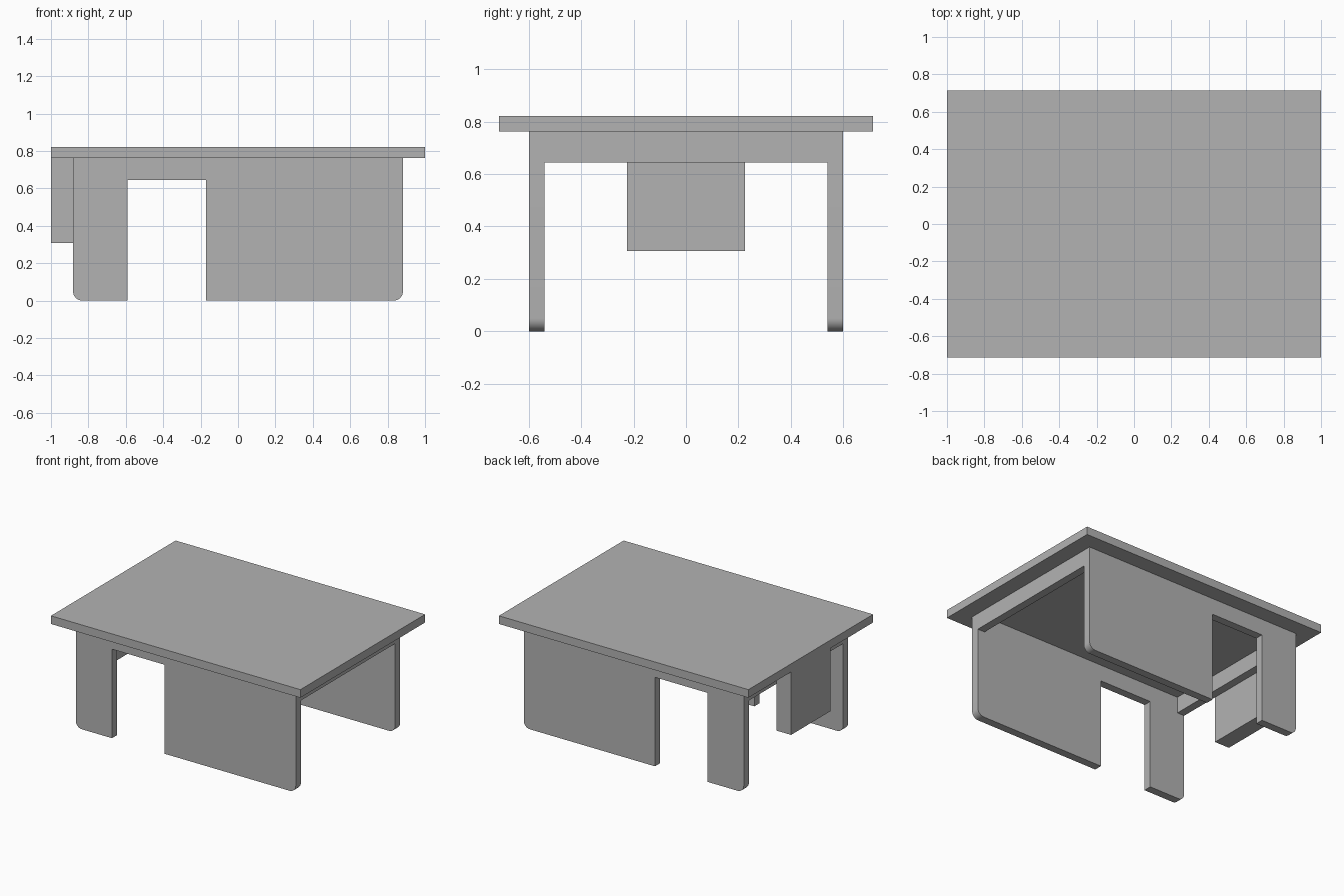
import bpy, bmesh, math
from mathutils import Vector

cube = bpy.data.objects.get("Cube")
if cube:
    bpy.data.objects.remove(cube, do_unlink=True)

GREY = (0.45, 0.45, 0.45, 1)
grey = bpy.data.materials.new("plain_grey")
grey.use_nodes = True
grey.diffuse_color = GREY
grey.node_tree.nodes["Principled BSDF"].inputs["Base Color"].default_value = GREY

# Main dimensions
TOP_Z, UNDER_Z, RAIL_Z = 0.822, 0.763, 0.645
END_X, WALL_OUT, WALL_IN = 0.882, 0.598, 0.54
THICK = WALL_OUT - WALL_IN
RADIUS = 0.05


def finish(name, bm):
    bmesh.ops.recalc_face_normals(bm, faces=bm.faces)
    mesh = bpy.data.meshes.new(name)
    bm.to_mesh(mesh)
    bm.free()
    mesh.materials.append(grey)
    obj = bpy.data.objects.new(name, mesh)
    bpy.context.collection.objects.link(obj)
    return obj


def box(name, x, y, z):
    bm = bmesh.new()
    bmesh.ops.create_cube(bm, size=1)
    low, high = (Vector(c) for c in zip(x, y, z))
    for v in bm.verts:
        v.co = (low + high) / 2 + v.co * (high - low)
    return finish(name, bm)


def corner(cx, start):
    """Quarter-round foot, running counter-clockwise from the start angle."""
    steps = 10
    angles = [math.radians(start + 90 * i / steps) for i in range(steps + 1)]
    return [(cx + RADIUS * math.cos(a), RADIUS + RADIUS * math.sin(a)) for a in angles]


def side_wall(name, y0):
    """Wall with rounded lower outer corners and a doorway open to the floor."""
    outline = [(-END_X, UNDER_Z)]
    outline += corner(-END_X + RADIUS, 180)
    outline += [(-0.592, 0), (-0.592, RAIL_Z), (-0.17, RAIL_Z), (-0.17, 0)]
    outline += corner(END_X - RADIUS, 270)
    outline += [(END_X, UNDER_Z)]
    bm = bmesh.new()
    face = bm.faces.new([bm.verts.new((x, y0, z)) for x, z in outline])
    new = bmesh.ops.extrude_face_region(bm, geom=[face])["geom"]
    verts = [g for g in new if isinstance(g, bmesh.types.BMVert)]
    bmesh.ops.translate(bm, verts=verts, vec=(0, THICK, 0))
    obj = finish(name, bm)
    # Smooth feet, sharp edges elsewhere
    bpy.ops.object.select_all(action="DESELECT")
    obj.select_set(True)
    bpy.context.view_layer.objects.active = obj
    bpy.ops.object.shade_smooth_by_angle(angle=math.radians(30))


# Table top
box("table_top", (-1, 1), (-0.714, 0.714), (UNDER_Z, TOP_Z))

# Long side walls
side_wall("front_wall", -WALL_OUT)
side_wall("back_wall", WALL_IN)

# Rails joining the walls at both ends
for name, x in (("right_rail", (-END_X, -END_X + THICK)),
                ("left_rail", (END_X - THICK, END_X))):
    box(name, x, (-WALL_IN, WALL_IN), (RAIL_Z, UNDER_Z))

# Block hanging outside the right rail
box("hanging_block", (-1, -END_X), (-0.225, 0.225), (0.307, UNDER_Z))
